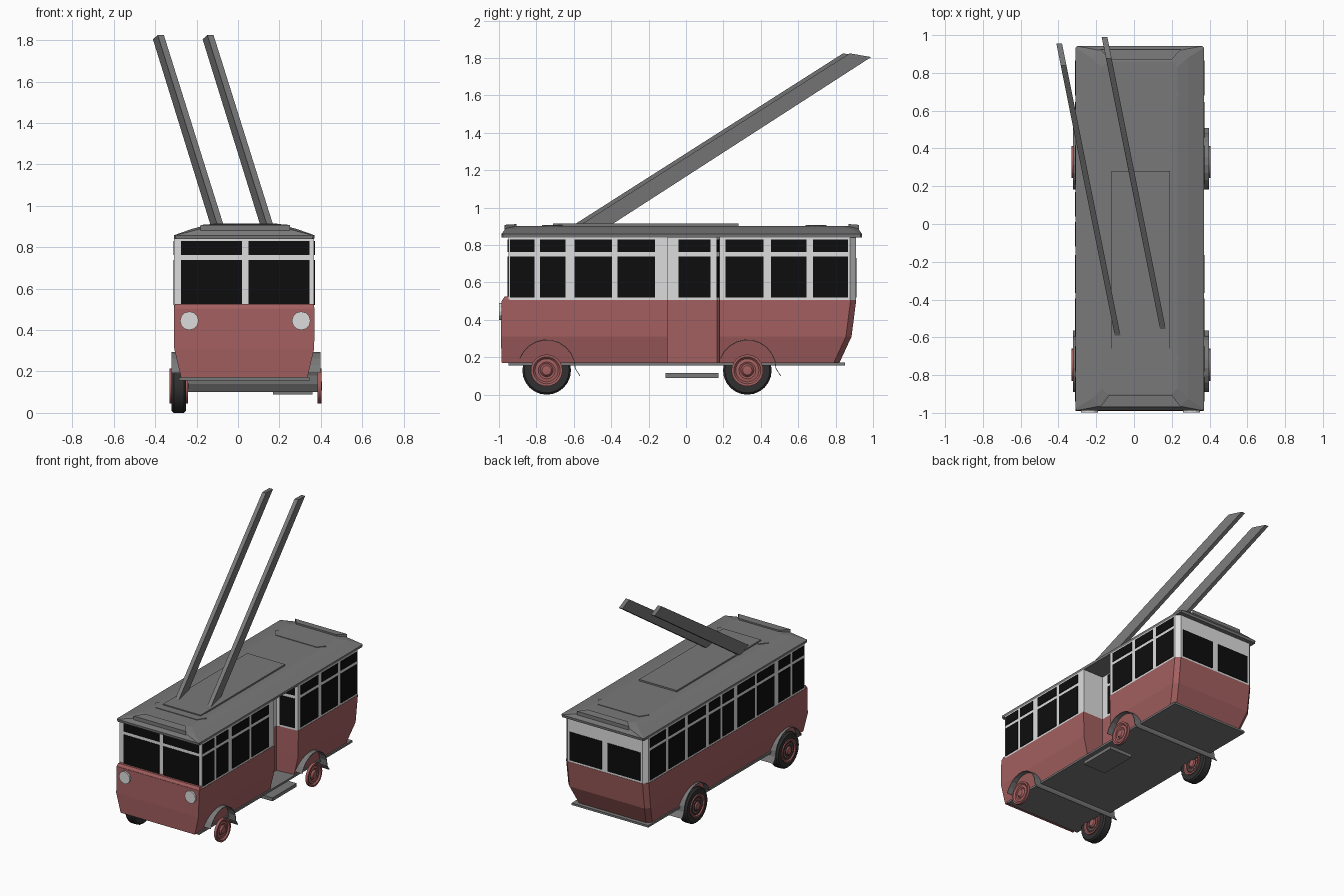
import bpy, bmesh, math

if "Cube" in bpy.data.objects:
    bpy.data.objects.remove(bpy.data.objects["Cube"])


def material(name, r, g, b):
    m = bpy.data.materials.new(name)
    m.diffuse_color = (r, g, b, 1)
    m.use_nodes = True
    m.node_tree.nodes["Principled BSDF"].inputs["Base Color"].default_value = m.diffuse_color
    return m


RED = material("dull red", 0.37, 0.115, 0.115)
WHITE = material("off white", 0.72, 0.72, 0.72)
GREY = material("roof grey", 0.19, 0.19, 0.19)
BLACK = material("window black", 0.004, 0.004, 0.004)
TYRE = material("tyre black", 0.03, 0.03, 0.03)


def make(name, verts, faces, mat):
    me = bpy.data.meshes.new(name)
    me.from_pydata(verts, [], faces)
    bm = bmesh.new()
    bm.from_mesh(me)
    bmesh.ops.recalc_face_normals(bm, faces=bm.faces)
    bm.to_mesh(me)
    bm.free()
    me.materials.append(mat)
    ob = bpy.data.objects.new(name, me)
    bpy.context.collection.objects.link(ob)
    return ob


def loft(name, rings, mat):
    """Skin equal-length rings and cap both ends."""
    n = len(rings[0])
    faces = [(k * n + i, k * n + (i + 1) % n, (k + 1) * n + (i + 1) % n, (k + 1) * n + i)
             for k in range(len(rings) - 1) for i in range(n)]
    faces += [tuple(range(n))[::-1], tuple(range((len(rings) - 1) * n, len(rings) * n))]
    return make(name, [p for r in rings for p in r], faces, mat)


def box(name, x0, x1, y0, y1, z0, z1, mat):
    rings = [[(x0, y0, z), (x1, y0, z), (x1, y1, z), (x0, y1, z)] for z in (z0, z1)]
    return loft(name, rings, mat)


def lathe(name, profile, x, y, z, side, mat, n=24):
    """Revolve (radius, offset) pairs about an axis along x."""
    rings = [[(x + side * o, y + r * math.cos(2 * math.pi * i / n), z + r * math.sin(2 * math.pi * i / n))
              for i in range(n)] for r, o in profile]
    ob = loft(name, rings, mat)
    bpy.ops.object.select_all(action='DESELECT')
    ob.select_set(True)
    bpy.context.view_layer.objects.active = ob
    bpy.ops.object.shade_smooth_by_angle(angle=math.radians(35))
    return ob


# Body plan: chamfered rear corners and a door recess on the right side
D0, D1, DX = -0.10, 0.18, 0.20


def plan(z, x0, x1, y0, y1, c=0.03):
    pts = [(x0, y0), (x1, y0), (x1, D0), (DX, D0), (DX, D1 - 0.015), (x1, D1), (x1, y1 - c),
           (x1 - c, y1), (x0 + c, y1), (x0, y1 - c)]
    return [(x, y, z) for x, y in pts]


loft("lower_body", [plan(0.17, -0.275, 0.335, -0.985, 0.82),
                    plan(0.31, -0.308, 0.368, -0.99, 0.885),
                    plan(0.505, -0.31, 0.37, -0.985, 0.91)], RED)
loft("upper_body", [plan(0.505, -0.308, 0.368, -0.95, 0.908),
                    plan(0.85, -0.308, 0.368, -0.95, 0.908)], WHITE)
loft("front_ledge", [[(-0.31, -0.985, 0.50), (0.37, -0.985, 0.50), (0.37, -0.94, 0.50), (-0.31, -0.94, 0.50)],
                     [(-0.305, -0.97, 0.525), (0.365, -0.97, 0.525), (0.365, -0.94, 0.525), (-0.305, -0.94, 0.525)]], RED)

# Side windows, each a main pane and a small upper pane
T = 0.004
PANES = [(0.52, 0.738), (0.762, 0.83)]
SPANS = [(-0.94, -0.81), (-0.78, -0.645), (-0.595, -0.395), (-0.365, -0.165),
         (0.21, 0.415), (0.455, 0.645), (0.68, 0.865)]
for z0, z1 in PANES:
    for y0, y1 in SPANS:
        box("right_window", 0.366, 0.368 + T, y0, y1, z0, z1, BLACK)
    for y0, y1 in SPANS + [(-0.12, 0.01), (0.04, 0.17)]:
        box("left_window", -0.308 - T, -0.306, y0, y1, z0, z1, BLACK)
    for x0, x1 in [(-0.275, 0.02), (0.05, 0.345)]:
        box("windscreen", x0, x1, -0.95 - T, -0.948, z0, z1, BLACK)
    box("door_window", DX - 0.002, DX + T, -0.04, 0.13, z0, z1, BLACK)
    # pane on the slanted rear wall of the recess
    wall = lambda x: D1 - 0.015 + 0.015 * (x - DX) / (0.368 - DX)
    loft("recess_window", [[(x, wall(x) + d, z) for x, d in
                            [(0.225, -T), (0.345, -T), (0.345, 0.002), (0.225, 0.002)]]
                           for z in (z0, z1)], BLACK)
for x0, x1 in [(-0.26, 0.005), (0.055, 0.32)]:
    box("rear_window", x0, x1, 0.906, 0.908 + T, 0.52, 0.73, BLACK)


# Roof with sloped edges and clipped upper corners
def roof_ring(z, x, y0, y1, c):
    pts = [(-x + c, y0), (x - c, y0), (x, y0 + c), (x, y1 - c), (x - c, y1), (-x + c, y1), (-x, y1 - c), (-x, y0 + c)]
    return [(px + 0.03, py, z) for px, py in pts]


loft("roof", [roof_ring(0.84, 0.338, -0.985, 0.94, 0.008), roof_ring(0.858, 0.34, -0.987, 0.942, 0.008),
              roof_ring(0.888, 0.255, -0.965, 0.92, 0.04), roof_ring(0.903, 0.20, -0.90, 0.86, 0.03)], GREY)
box("roof_panel", -0.12, 0.19, -0.71, 0.28, 0.895, 0.914, GREY)
for y0, y1, s in [(0.64, 0.75, 1), (-0.66, -0.77, -1)]:
    loft("roof_vent", [[(-0.18, y0 + s * 0.05, z), (-0.14, y0, z), (0.20, y0, z), (0.24, y0 + s * 0.05, z),
                        (0.20, y1, z), (-0.14, y1, z)] for z in (0.895, 0.907)], GREY)
for y0, y1 in [(0.87, 0.925), (-0.905, -0.97)]:
    loft("roof_end_visor", [[(-0.13, y0, z), (0.20, y0, z), (0.25, y1, z - 0.004), (-0.18, y1, z - 0.004)]
                            for z in (0.885, 0.912)], GREY)

# Current collector poles, sheared to lean back and to the left
for ox, oy in [(0, 0), (0.24, 0.035)]:
    def section(pts):
        return [(-0.085 - 0.2 * (y + 0.6) + ox + w, y + oy, z)
                for y, z, w in [(*pts[0], -0.015), (*pts[0], 0.015), (*pts[1], 0.015), (*pts[1], -0.015)]]
    loft("collector_pole", [section([(-0.62, 0.895), (-0.455, 0.895)]),
                            section([(0.84, 1.825), (0.955, 1.805)])], GREY)

# Headlamps
for x in (-0.235, 0.305):
    loft("headlamp", [[(x + 0.045 * math.cos(i * math.pi / 6), y, 0.445 + 0.045 * math.sin(i * math.pi / 6))
                       for i in range(12)] for y in (-0.98, -0.999)], WHITE)

# Floor plate and door step
box("floor_plate", -0.285, 0.345, -0.95, 0.85, 0.157, 0.172, GREY)
box("door_step", 0.17, 0.36, -0.11, 0.175, 0.09, 0.115, GREY)

# Wheels and full-width mudguards with a rear flap
HUB = [(0.085, 0), (0.085, 0.02), (0.072, 0.02), (0.062, 0.01), (0.045, 0.013), (0.035, 0.008),
       (0.025, 0.02), (0.012, 0.022)]
for y in (-0.745, 0.328):
    lathe("tyre", [(0.08, 0), (0.12, 0), (0.13, 0.012), (0.13, 0.06), (0.12, 0.072), (0.08, 0.072)],
          -0.25, y, 0.13, -1, TYRE)
    lathe("left_hub", HUB, -0.31, y, 0.13, -1, RED)
    lathe("left_inner_hub", HUB, -0.262, y, 0.13, 1, RED)
    lathe("right_hub", HUB, 0.384, y, 0.13, 1, RED)
    path = [(math.cos(math.radians(a)), math.sin(math.radians(a))) for a in range(160, -1, -16)]
    outer = [(y + 0.155 * c, 0.14 + 0.155 * s) for c, s in path] + [(y + 0.18, 0.10)]
    inner = [(y + 0.151 * c, 0.14 + 0.151 * s) for c, s in path] + [(y + 0.176, 0.10)]
    n = len(outer)
    verts = [(x, p, z) for x in (-0.322, 0.398) for p, z in outer + inner]
    faces = []
    for i in range(n - 1):
        o, q, m = i, n + i, 2 * n
        faces += [(o, o + 1, o + 1 + m, o + m), (q, q + 1, q + 1 + m, q + m),
                  (o, o + 1, q + 1, q), (o + m, o + 1 + m, q + 1 + m, q + m)]
    faces += [(0, n, 3 * n, 2 * n), (n - 1, 2 * n - 1, 4 * n - 1, 3 * n - 1)]
    make("mudguard", verts, faces, GREY)
